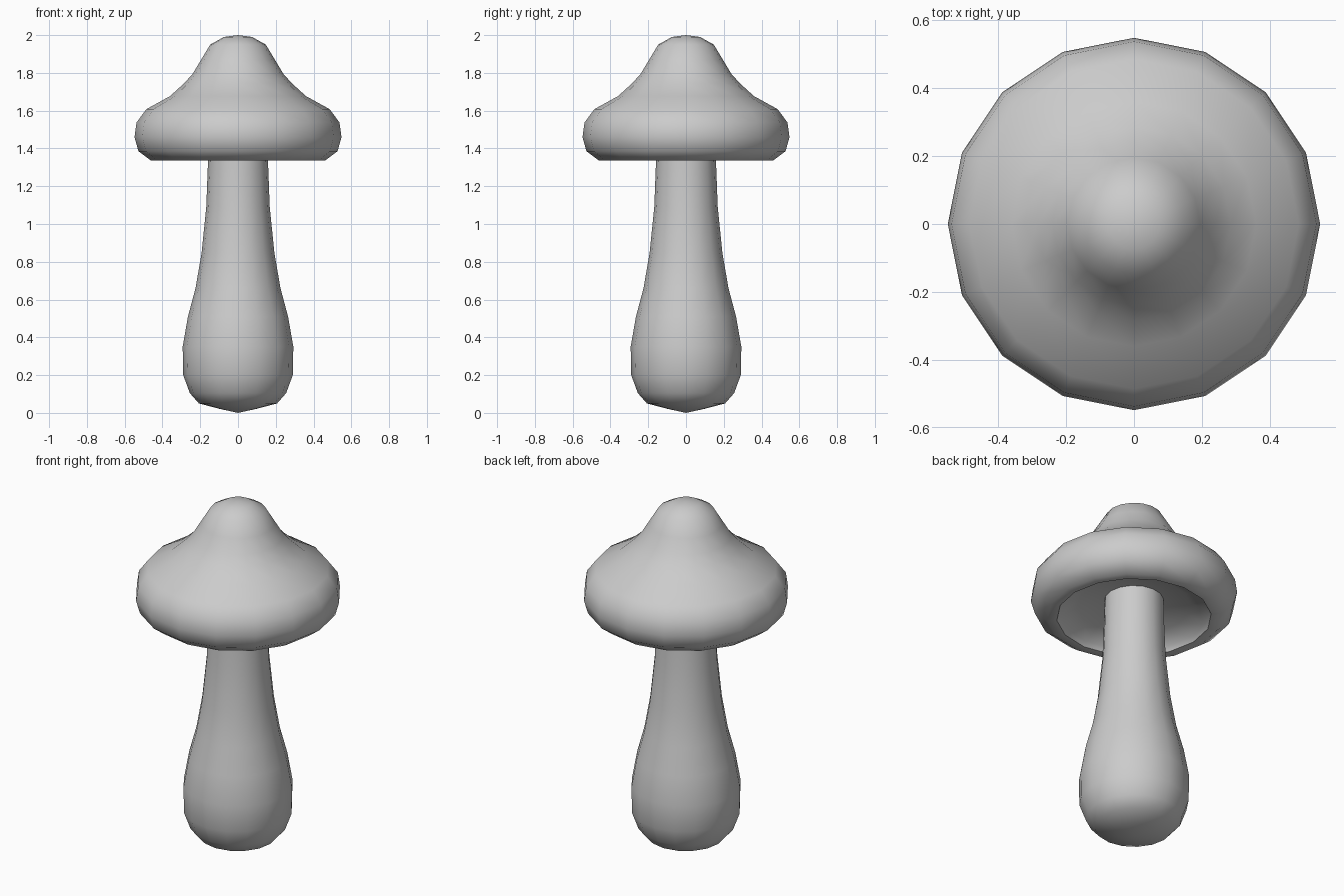
import bpy, bmesh, math

if "Cube" in bpy.data.objects:
    bpy.data.objects.remove(bpy.data.objects["Cube"])

SIDES = 16

def lathe(name, profile):
    """Revolve an (r, z) profile about z; points with r = 0 become poles."""
    bm = bmesh.new()
    rings = []
    for r, z in profile:
        if r == 0:
            rings.append([bm.verts.new((0, 0, z))] * SIDES)
        else:
            rings.append([bm.verts.new((r * math.cos(2 * math.pi * i / SIDES),
                                        r * math.sin(2 * math.pi * i / SIDES), z))
                          for i in range(SIDES)])
    for a, b in zip(rings, rings[1:]):
        for i in range(SIDES):
            j = (i + 1) % SIDES
            bm.faces.new(list(dict.fromkeys((a[i], a[j], b[j], b[i]))))
    bmesh.ops.recalc_face_normals(bm, faces=bm.faces)
    mesh = bpy.data.meshes.new(name)
    bm.to_mesh(mesh)
    bm.free()
    obj = bpy.data.objects.new(name, mesh)
    bpy.context.collection.objects.link(obj)
    bpy.ops.object.select_all(action='DESELECT')
    obj.select_set(True)
    bpy.context.view_layer.objects.active = obj
    bpy.ops.object.shade_smooth_by_angle(angle=math.radians(60))
    return obj

# Bulbous stem, pointed slightly at the bottom and running up into the cap
lathe("stem", [(0, 0), (0.10, 0.022), (0.207, 0.05), (0.255, 0.105),
               (0.29, 0.20), (0.293, 0.35), (0.265, 0.51), (0.225, 0.66),
               (0.193, 0.845), (0.168, 1.09), (0.16, 1.30), (0.157, 1.46)])

# Bell-shaped cap with rounded rim and a shallow hollow underneath
lathe("cap", [(0, 2.0), (0.075, 1.99), (0.147, 1.95), (0.195, 1.87),
              (0.24, 1.795), (0.285, 1.745), (0.36, 1.677), (0.485, 1.608),
              (0.537, 1.538), (0.548, 1.46), (0.527, 1.385), (0.46, 1.335),
              (0.41, 1.335), (0.395, 1.362), (0.30, 1.405), (0.15, 1.44),
              (0, 1.45)])
